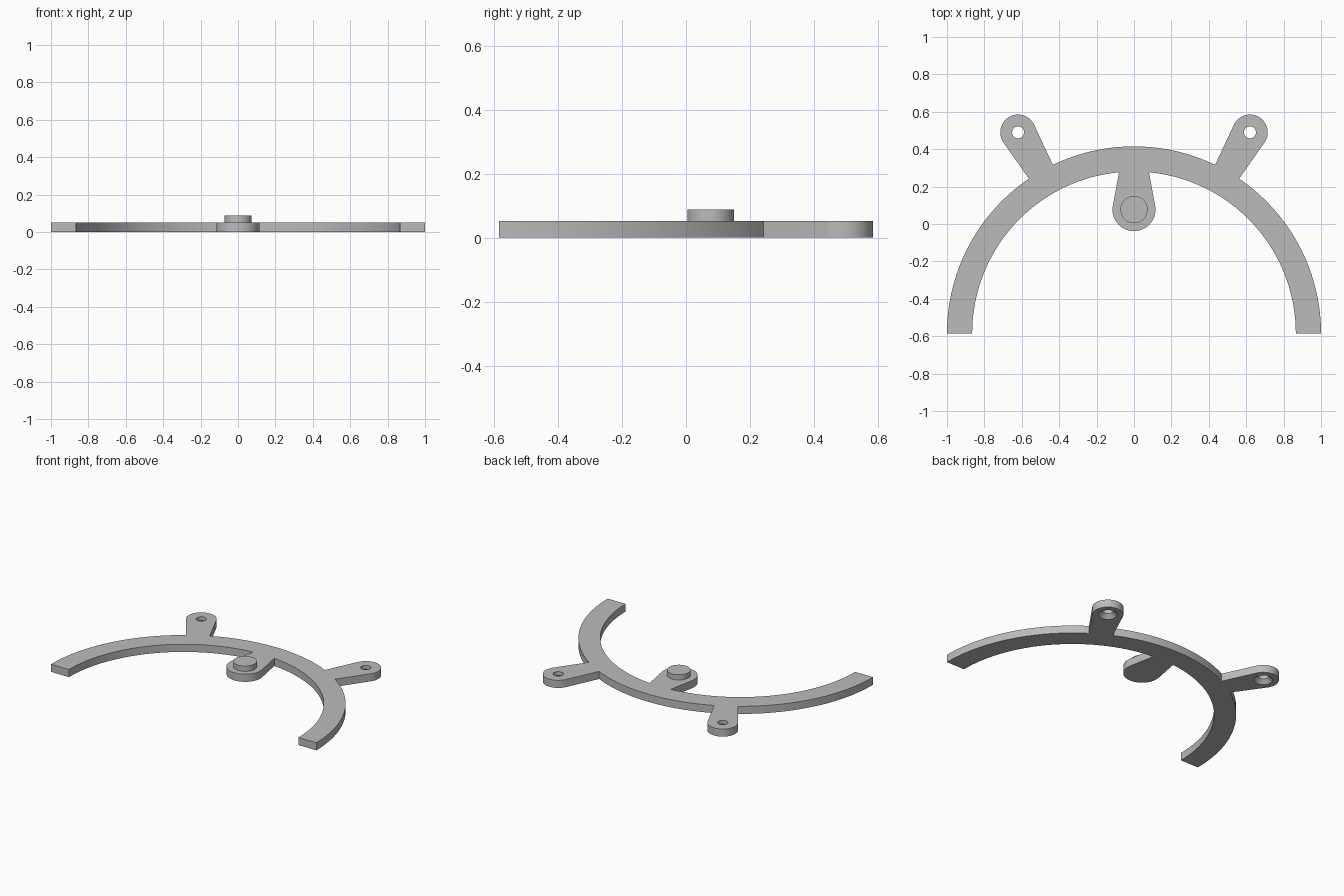
import bpy, bmesh, math
from mathutils import Vector

if "Cube" in bpy.data.objects:
    bpy.data.objects.remove(bpy.data.objects["Cube"])

THICK = 0.052
RING = Vector((0, -0.585))
R_OUT, R_IN = 1.0, 0.865

grey = bpy.data.materials.new("plain grey")
grey.diffuse_color = (0.5, 0.5, 0.5, 1)
grey.use_nodes = True
grey.node_tree.nodes["Principled BSDF"].inputs["Base Color"].default_value = grey.diffuse_color


def arc(c, r, a, b, n):
    """Points along an arc from angle a to b in degrees."""
    return [Vector((c[0] + r * math.cos(math.radians(a + (b - a) * i / n)),
                    c[1] + r * math.sin(math.radians(a + (b - a) * i / n)))) for i in range(n + 1)]


def lobe(p, q, c, r, n=40):
    """Rounded end joined by tangent lines to the base points p and q."""
    def tangent(pt, side):
        d = pt - c
        return math.degrees(math.atan2(d.y, d.x) + side * math.acos(r / d.length))
    a, b = tangent(p, 1), tangent(q, -1)
    while b < a:
        b += 360
    return arc(c, r, a, b, n)


def make(name, bm):
    bmesh.ops.recalc_face_normals(bm, faces=bm.faces)
    me = bpy.data.meshes.new(name)
    bm.to_mesh(me)
    bm.free()
    ob = bpy.data.objects.new(name, me)
    me.materials.append(grey)
    bpy.context.collection.objects.link(ob)
    return ob


def smooth(ob):
    bpy.ops.object.select_all(action='DESELECT')
    ob.select_set(True)
    bpy.context.view_layer.objects.active = ob
    bpy.ops.object.shade_smooth_by_angle(angle=math.radians(30))


def lathe(name, c, profile, n=40):
    """Closed solid of revolution from (radius, height) pairs."""
    bm = bmesh.new()
    rings = [[bm.verts.new((p.x, p.y, z)) for p in arc(c, r, 0, 360, n)[:-1]] for r, z in profile]
    for lo, hi in zip(rings, rings[1:]):
        for i in range(n):
            j = (i + 1) % n
            bm.faces.new((lo[i], lo[j], hi[j], hi[i]))
    bm.faces.new(rings[0])
    bm.faces.new(rings[-1])
    return make(name, bm)


# Half ring outline with two outer tabs and one inner lug
TAB = Vector((0.62, 0.49))
HUB = Vector((0, 0.077))
A1, A2, A3 = 55.8, 64.3, 84.7
out1 = arc(RING, R_OUT, 0, A1, 40)
out2 = arc(RING, R_OUT, A2, 180 - A2, 36)
in1 = arc(RING, R_IN, 180, 180 - A3, 60)
mirror = lambda pts: [Vector((-p.x, p.y)) for p in reversed(pts)]
tab = lobe(out1[-1], out2[0], TAB, 0.095)
lug = lobe(in1[-1], Vector((-in1[-1].x, in1[-1].y)), HUB, 0.115)
outline = out1 + tab + out2 + mirror(tab) + mirror(out1) + in1 + lug + mirror(in1)

bm = bmesh.new()
face = bm.faces.new([bm.verts.new((p.x, p.y, 0)) for p in outline])
top = bmesh.ops.extrude_face_region(bm, geom=[face])
bmesh.ops.translate(bm, vec=(0, 0, THICK), verts=[v for v in top["geom"] if isinstance(v, bmesh.types.BMVert)])
bracket = make("half_ring_bracket", bm)

# Screw holes, countersunk from the underside
for s in (-1, 1):
    cutter = lathe("hole_cutter", (s * TAB.x, TAB.y),
                   [(0.068, -0.01), (0.032, 0.026), (0.032, THICK + 0.02)])
    cutter.hide_render = True
    mod = bracket.modifiers.new("hole", 'BOOLEAN')
    mod.operation, mod.solver, mod.object = 'DIFFERENCE', 'EXACT', cutter
    bpy.context.view_layer.objects.active = bracket
    bpy.ops.object.modifier_apply(modifier=mod.name)
    bpy.data.objects.remove(cutter)
smooth(bracket)

# Round pin on the lug
smooth(lathe("pin", HUB, [(0.073, THICK - 0.01), (0.073, 0.088)]))
